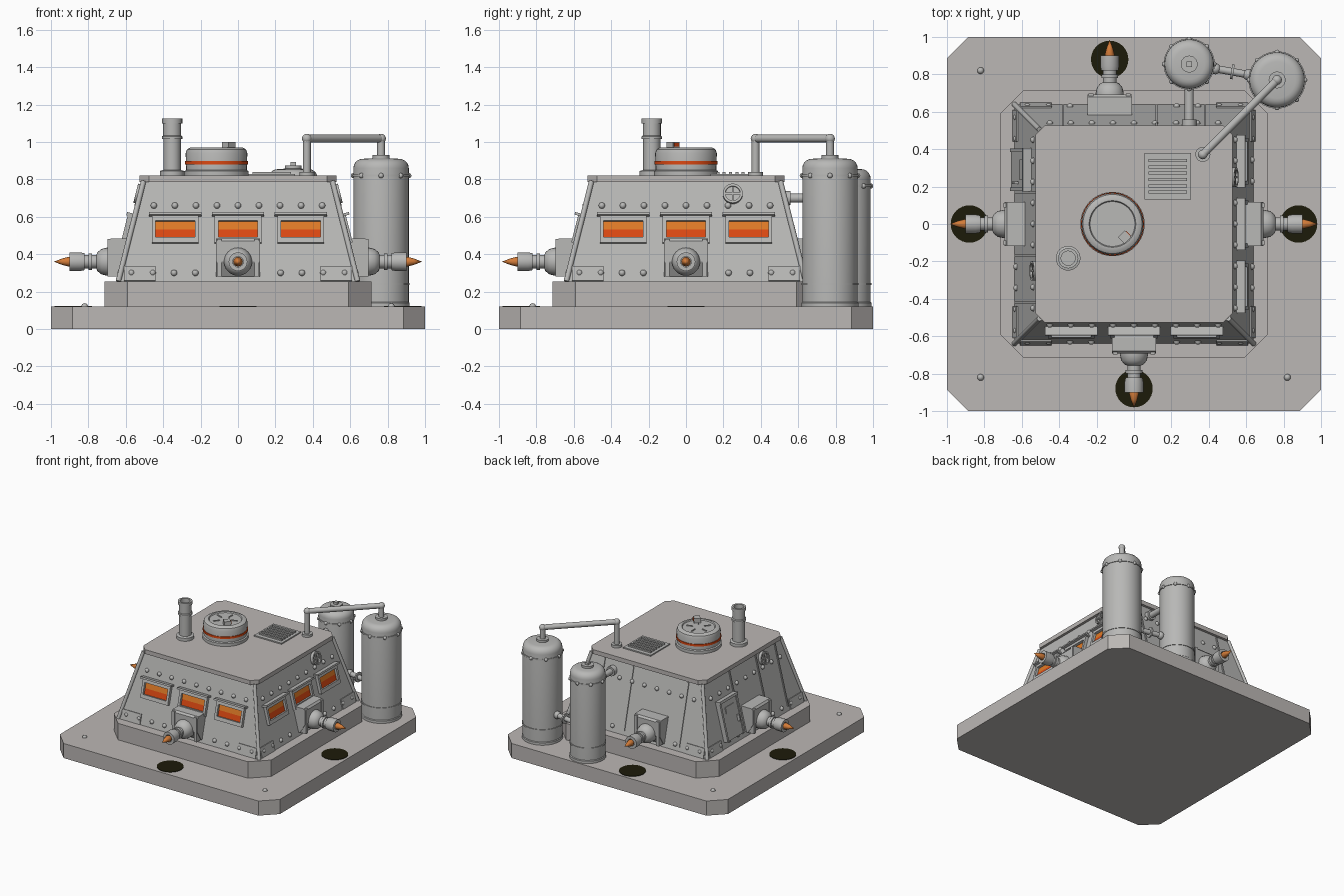
import bpy, bmesh
from math import pi, atan2, cos, sin
from mathutils import Matrix, Vector

cube = bpy.data.objects.get("Cube")
if cube:
    bpy.data.objects.remove(cube, do_unlink=True)

def material(name, r, g, b):
    m = bpy.data.materials.new(name)
    m.use_nodes = True
    m.diffuse_color = (r, g, b, 1)
    bsdf = next(n for n in m.node_tree.nodes if n.type == 'BSDF_PRINCIPLED')
    bsdf.inputs["Base Color"].default_value = (r, g, b, 1)
    return m

CONCRETE = material("warm grey", .50, .475, .46)
STEEL = material("steel grey", .48, .48, .47)
AMBER = material("amber glass", .75, .2, .02)
RED = material("red orange", .72, .065, .006)
FLAME = material("flame orange", .65, .2, .04)
SOOT = material("soot black", .012, .011, .003)
T, R = Matrix.Translation, Matrix.Rotation
IDENTITY = Matrix.Identity(4)

def finish(name, bm, mat, M=IDENTITY, smooth=True):
    bmesh.ops.recalc_face_normals(bm, faces=bm.faces)
    me = bpy.data.meshes.new(name)
    bm.to_mesh(me)
    bm.free()
    me.transform(M)
    me.materials.append(mat)
    ob = bpy.data.objects.new(name, me)
    bpy.context.collection.objects.link(ob)
    if smooth:
        bpy.ops.object.select_all(action='DESELECT')
        ob.select_set(True)
        bpy.context.view_layer.objects.active = ob
        bpy.ops.object.shade_smooth_by_angle(angle=pi / 5)

def boxes(name, parts, mat, M=IDENTITY):
    """One object from (centre, size) boxes."""
    bm = bmesh.new()
    for c, s in parts:
        bmesh.ops.create_cube(bm, size=1, matrix=T(c) @ Matrix.Diagonal((*s, 1)))
    finish(name, bm, mat, M, False)

def lathe(name, profile, mat, M=IDENTITY, segs=32):
    """Spin (radius, height) points around z."""
    bm = bmesh.new()
    vs = [bm.verts.new((r, 0, z)) for r, z in profile]
    es = [bm.edges.new(p) for p in zip(vs, vs[1:])]
    bmesh.ops.spin(bm, geom=vs + es, axis=(0, 0, 1), cent=(0, 0, 0),
                   steps=segs, angle=2 * pi, use_duplicate=False)
    bmesh.ops.remove_doubles(bm, verts=bm.verts, dist=1e-4)
    finish(name, bm, mat, M)

def disc(name, r, z0, z1, mat, M=IDENTITY, segs=32):
    lathe(name, [(0, z0), (r, z0), (r, z1), (0, z1)], mat, M, segs)

def rod(name, a, b, r):
    a, b = Vector(a), Vector(b)
    M = T(a) @ (b - a).to_track_quat('Z', 'Y').to_matrix().to_4x4()
    disc(name, r, 0, (b - a).length, STEEL, M, 16)

def domes(name, points, r, M=IDENTITY):
    """Rivet heads and ball joints."""
    bm = bmesh.new()
    for p in points:
        bmesh.ops.create_uvsphere(bm, u_segments=12, v_segments=8, radius=r, matrix=T(p))
    finish(name, bm, STEEL, M)

def block(name, levels, mat):
    """Square block with cut corners, lofted through (half width, cut, height)."""
    bm = bmesh.new()
    rings = []
    for h, c, z in levels:
        pts = [(h, c - h), (h, h - c), (h - c, h), (c - h, h),
               (-h, h - c), (-h, c - h), (c - h, -h), (h - c, -h)]
        rings.append([bm.verts.new((x, y, z)) for x, y in pts])
    low, high = rings
    for i in range(8):
        j = (i + 1) % 8
        bm.faces.new((low[i], low[j], high[j], high[i]))
    bm.faces.new(low)
    bm.faces.new(high)
    finish(name, bm, mat, smooth=False)

# Main masses
WALL_LOW, WALL_HIGH = (.64, .255), (.505, .79)
slope = (WALL_LOW[0] - WALL_HIGH[0]) / (WALL_HIGH[1] - WALL_LOW[1])
block("ground_slab", [(1, .115, 0), (1, .115, .12)], CONCRETE)
block("plinth", [(.715, .125, .12), (.715, .125, .255)], CONCRETE)
block("sloped_walls", [(WALL_LOW[0], .005, .255), (WALL_HIGH[0], .005, .79)], STEEL)
block("roof", [(.527, .05, .785), (.527, .05, .82)], CONCRETE)
domes("slab_bolts", [(-.82, .82, .12), (-.82, -.82, .12), (.82, -.82, .12)], .018)

def reach(z):
    return WALL_LOW[0] - slope * (z - WALL_LOW[1])

def on_wall(turn, u, z):
    """Frame on a wall: x along it, -y outward, z up its slope."""
    return R(turn, 4, 'Z') @ T((u, -reach(z), z)) @ R(-atan2(slope, 1), 4, 'X')

def window(turn, u):
    M = on_wall(turn, u, .53)
    boxes("window_frame", [((0, -.01, s * .061), (.25, .03, .03)) for s in (-1, 1)] +
          [((s * .115, -.01, 0), (.02, .03, .1)) for s in (-1, 1)] +
          [((0, -.02, .08), (.28, .05, .014))], STEEL, M)
    boxes("window_upper_glass", [((0, -.002, .023), (.212, .008, .046))], AMBER, M)
    boxes("window_lower_glass", [((0, -.002, -.023), (.212, .008, .046))], RED, M)

def flame_gun(turn, u):
    S = R(turn, 4, 'Z') @ T((u, 0, 0))
    # Housing, extruded from its side profile
    bm = bmesh.new()
    side = [(-.58, .28), (-.645, .28), (-.693, .36), (-.693, .47), (-.68, .485), (-.56, .485)]
    face = bm.faces.new([bm.verts.new((-.118, y, z)) for y, z in side])
    ext = bmesh.ops.extrude_face_region(bm, geom=[face], use_keep_orig=True)
    bmesh.ops.translate(bm, vec=(.236, 0, 0),
                        verts=[v for v in ext["geom"] if isinstance(v, bmesh.types.BMVert)])
    finish("gun_housing", bm, STEEL, S, False)
    boxes("gun_cheeks", [((s * .1, -.668, .38), (.025, .06, .2)) for s in (-1, 1)], STEEL, S)
    # Ball, barrel and flame along the firing axis
    A = S @ T((0, 0, .36)) @ R(pi / 2, 4, 'X')
    lathe("gun_barrel", [(0, .64), (.075, .64), (.075, .70), (.068, .73), (.05, .752), (.036, .757),
                         (.036, .78), (.045, .78), (.045, .80), (.036, .80), (.036, .82), (.045, .82),
                         (.05, .845), (.05, .9), (.028, .9), (.028, .86), (0, .86)], STEEL, A, 24)
    lathe("flame_tip", [(0, .86), (.015, .87), (.026, .905), (.017, .94), (0, .985)], FLAME, A, 12)
    disc("scorch_mark", .1, .12, .124, SOOT, S @ T((0, -.88, 0)))

def round_vent(turn, u):
    M = on_wall(turn, u, .72) @ R(pi / 2, 4, 'X')
    lathe("round_vent", [(0, .012), (.04, .012), (.04, .025), (.053, .025), (.053, -.01), (0, -.01)], STEEL, M)
    boxes("vent_bars", [((0, 0, .016), (.078, .01, .01)), ((0, 0, .016), (.01, .078, .01))], STEEL, M)

# Four walls, each with rivets, edge plates and a gun
FRONT, RIGHT, BACK, LEFT = 0, pi / 2, pi, -pi / 2
for turn in (FRONT, RIGHT, BACK, LEFT):
    S = R(turn, 4, 'Z')
    low = [(i * .114, -reach(.3), .3) for i in range(-5, 6) if abs(i) > 1]
    high = [(i * .1125, -reach(.66), .66) for i in range(-4, 5)]
    domes("wall_rivets", low + high, .017, S)
    boxes("corner_gussets", [((s * .525, -.003, 0), (.17, .012, .08)) for s in (-1, 1)],
          STEEL, on_wall(turn, 0, .295))
    foot, head = [Vector((h, -h, z)) for h, z in (WALL_LOW, WALL_HIGH)]
    rod("corner_strut", S @ foot, S @ head, .014)
    flame_gun(turn, .13 if turn == BACK else 0)
for turn in (FRONT, RIGHT):
    for u in (-.335, 0, .335):
        window(turn, u)
for turn in (RIGHT, LEFT):
    round_vent(turn, .25)

# Plate seams on the windowless walls, and the door
for turn, seams in ((BACK, (-.38, -.12, .38)), (LEFT, (-.17, .17, .42))):
    boxes("plate_seams", [((u, -.002, 0), (.012, .01, .5)) for u in seams], STEEL, on_wall(turn, 0, .53))
boxes("door", [((0, -.01, 0), (.2, .04, .3)), ((0, -.02, .16), (.23, .05, .02)),
               ((-.105, -.015, 0), (.018, .045, .3)), ((.105, -.015, 0), (.018, .045, .3)),
               ((0, -.032, .08), (.11, .008, .05)), ((.07, -.04, -.02), (.012, .025, .05))],
      STEEL, on_wall(LEFT, -.29, .45))

# Cupola with red band, top ribs and periscope
C = T((-.115, 0, 0))
lathe("cupola", [(0, .81), (.172, .81), (.172, .845), (.162, .85), (.165, .94), (.158, .96),
                 (.14, .97), (.125, .97), (.12, .962), (0, .962)], STEEL, C, 40)
lathe("cupola_red_band", [(.16, .88), (.1685, .88), (.1685, .897), (.16, .897)], RED, C, 40)
for i in range(5):
    boxes("cupola_rib", [((.07, 0, .963), (.05, .01, .008))], STEEL, C @ R(pi / 2 + i * 2 * pi / 5, 4, 'Z'))
P = T((-.05, -.07, 0)) @ R(pi / 4, 4, 'Z')
boxes("periscope", [((0, 0, .978), (.05, .05, .044))], STEEL, P)
boxes("periscope_lens", [((.027, 0, .985), (.006, .035, .018))], RED, P)

# Chimney and roof grille
lathe("chimney", [(0, .81), (.066, .81), (.066, .845), (.046, .85), (.046, 1.015), (.054, 1.015),
                  (.054, 1.03), (.048, 1.035), (.048, 1.1), (.054, 1.1), (.054, 1.125), (.038, 1.125),
                  (.038, 1.04), (0, 1.04)], STEEL, T((-.352, -.183, 0)), 24)
boxes("roof_grille", [((.18, .255, .822), (.25, .25, .015))] +
      [((.18, .17 + i * .034, .833), (.205, .016, .014)) for i in range(6)], STEEL)

def tank(name, x, y, r, top):
    M = T((x, y, 0))
    dome = [(r - .05 + .05 * cos(a * pi / 10), top - .05 + .05 * sin(a * pi / 10)) for a in range(6)]
    lathe(name, [(0, .11), (r + .005, .11), (r + .005, .14), (r, .145)] + dome + [(0, top + .005)], STEEL, M, 40)
    for z in (.235, top - .095):
        lathe(name + "_band", [(r - .01, z), (r + .005, z), (r + .005, z + .012), (r - .01, z + .012)], STEEL, M, 40)
    ring = [Vector((r, 0, top - .09)) @ R(a * pi / 4, 3, 'Z') for a in range(8)]
    domes(name + "_rivets", ring, .014, M)
    disc(name + "_cap", .045, top, top + .02, STEEL, M, 24)

# Tanks and their pipes
tank("large_tank", .765, .77, .148, .91)
tank("small_tank", .295, .855, .132, .855)
boxes("small_tank_valve", [((.295, .855, .88), (.03, .03, .025))], STEEL)
pipe = [(.765, .77, .91), (.765, .77, 1.018), (.368, .372, 1.018), (.368, .372, .82)]
for a, b in zip(pipe, pipe[1:]):
    rod("overhead_pipe", a, b, .021)
domes("overhead_pipe_elbows", pipe[1:3], .026)
disc("roof_pipe_flange", .04, .815, .84, STEEL, T((.368, .372, 0)), 24)
rod("linking_pipe", (.41, .835, .35), (.63, .795, .35), .02)
rod("linking_valve", (.52, .815, .35), (.532, .813, .35), .04)
domes("linking_pipe_joints", [(.435, .83, .35), (.61, .798, .35)], .03)
rod("wall_pipe", (.295, .5, .7), (.295, .76, .7), .024)
rod("wall_pipe_flange", (.295, .52, .7), (.295, .56, .7), .038)
